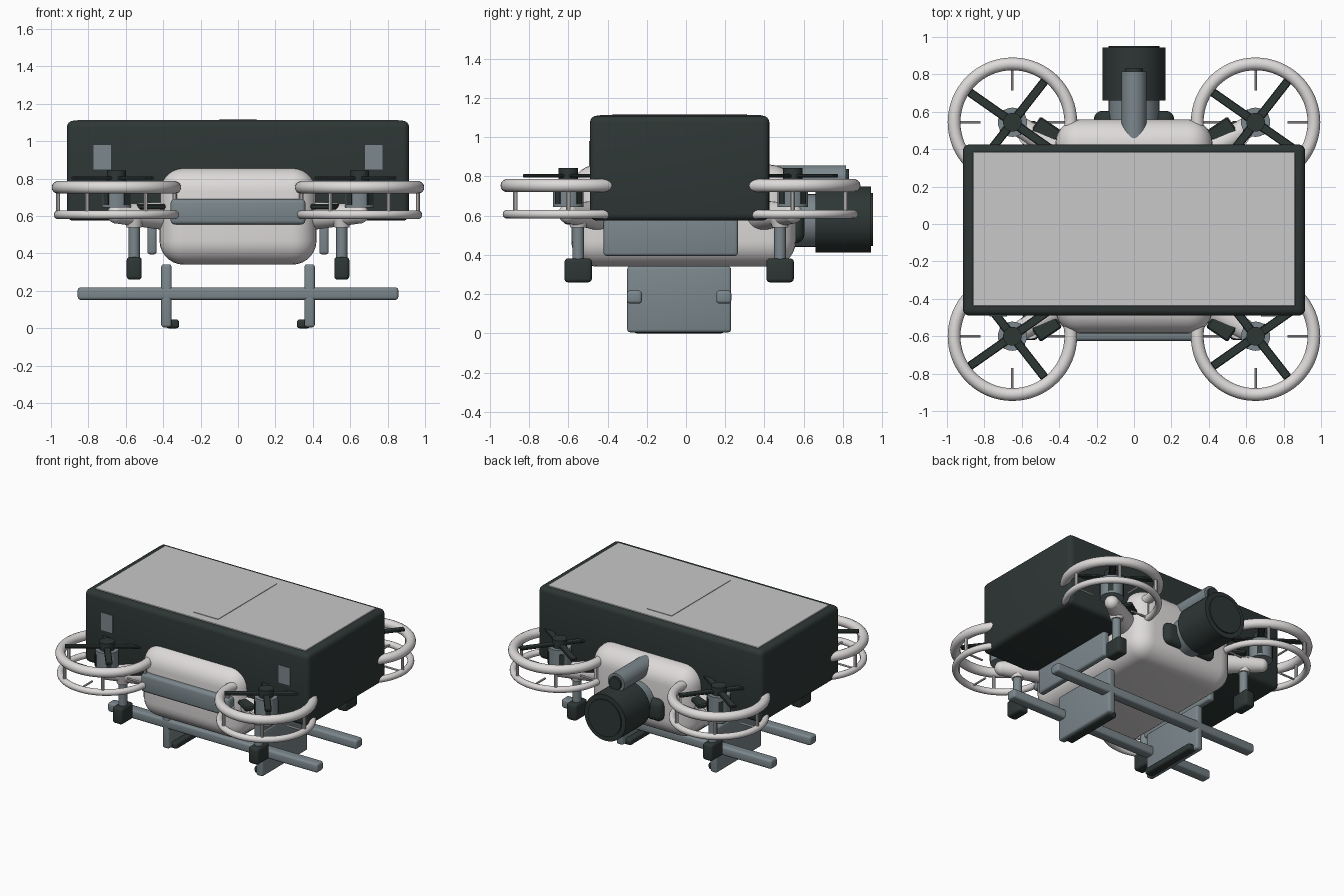
import bpy, bmesh, math
from mathutils import Vector, Matrix

if "Cube" in bpy.data.objects:
    bpy.data.objects.remove(bpy.data.objects["Cube"])


def material(name, rgb):
    m = bpy.data.materials.new(name)
    m.diffuse_color = (*rgb, 1)
    m.use_nodes = True
    m.node_tree.nodes["Principled BSDF"].inputs["Base Color"].default_value = m.diffuse_color
    return m


DARK = material("charcoal", (0.027, 0.038, 0.036))
GREY = material("slate_grey", (0.20, 0.245, 0.265))
SHELL = material("off_white", (0.73, 0.70, 0.70))
LID = material("lid_grey", (0.58, 0.58, 0.58))


def finish(name, bm, mat):
    bmesh.ops.recalc_face_normals(bm, faces=bm.faces)
    me = bpy.data.meshes.new(name)
    bm.to_mesh(me)
    bm.free()
    me.materials.append(mat)
    ob = bpy.data.objects.new(name, me)
    bpy.context.collection.objects.link(ob)
    bpy.ops.object.select_all(action='DESELECT')
    ob.select_set(True)
    bpy.context.view_layer.objects.active = ob
    bpy.ops.object.shade_smooth_by_angle(angle=math.radians(35))
    return ob


def box(name, x, y, z, mat, bevel=0.0, seg=3, turn=0.0):
    """Rounded box from (min, max) pairs, optionally turned about its centre."""
    bm = bmesh.new()
    bmesh.ops.create_cube(bm, size=1)
    size = [b - a for a, b in (x, y, z)]
    mid = Vector([(a + b) / 2 for a, b in (x, y, z)])
    bmesh.ops.scale(bm, vec=size, verts=bm.verts)
    if bevel:
        bmesh.ops.bevel(bm, geom=bm.edges[:], offset=bevel, segments=seg,
                        profile=0.5, affect='EDGES')
    bmesh.ops.transform(bm, matrix=Matrix.Translation(mid) @ Matrix.Rotation(turn, 4, 'Z'),
                        verts=bm.verts)
    return finish(name, bm, mat)


def rod(name, p, q, r1, mat, r2=None, sides=32):
    """Cylinder or cone between two points."""
    p, q = Vector(p), Vector(q)
    bm = bmesh.new()
    bmesh.ops.create_cone(bm, cap_ends=True, segments=sides, radius1=r1,
                          radius2=r1 if r2 is None else r2, depth=(q - p).length)
    rot = (q - p).to_track_quat('Z', 'Y').to_matrix().to_4x4()
    bmesh.ops.transform(bm, matrix=Matrix.Translation((p + q) / 2) @ rot, verts=bm.verts)
    return finish(name, bm, mat)


def ball(name, c, r, mat):
    bm = bmesh.new()
    bmesh.ops.create_uvsphere(bm, u_segments=24, v_segments=14, radius=r)
    bmesh.ops.translate(bm, vec=c, verts=bm.verts)
    return finish(name, bm, mat)


def ring(name, c, major, minor):
    bpy.ops.mesh.primitive_torus_add(location=c, major_radius=major, minor_radius=minor,
                                     major_segments=64, minor_segments=14)
    ob = bpy.context.object
    ob.name = name
    ob.data.materials.append(SHELL)
    bpy.ops.object.shade_smooth()


# Cargo box with lid, lid strip and front plates
box("cargo_box", (-0.915, 0.915), (-0.49, 0.425), (0.575, 1.11), DARK, 0.035, 4)
box("cargo_lid", (-0.86, 0.86), (-0.44, 0.385), (1.10, 1.114), LID, 0.003, 1)
box("lid_strip", (-0.10, 0.10), (-0.375, 0.31), (1.11, 1.118), LID)

# Main hull with front bumper and side panels
box("hull", (-0.42, 0.42), (-0.585, 0.56), (0.34, 0.86), SHELL, 0.13, 7)
box("front_bumper", (-0.36, 0.36), (-0.625, -0.52), (0.555, 0.69), GREY, 0.02)
for s in (-1, 1):
    box("front_plate", (s * 0.725 - 0.047, s * 0.725 + 0.047), (-0.494, -0.485),
        (0.85, 0.98), GREY)
    box("side_panel", (s * 0.46 - 0.025, s * 0.46 + 0.025), (-0.42, 0.265),
        (0.395, 0.62), GREY, 0.015)
    # Landing skid plates with inner lips
    box("skid_plate", (s * 0.383 - 0.028, s * 0.383 + 0.028), (-0.30, 0.23),
        (0.005, 0.342), GREY, 0.015)
    box("skid_lip", (s * 0.35 - 0.035, s * 0.35 + 0.035), (-0.265, 0.195),
        (0.0, 0.047), DARK, 0.014)

# Cross rails through the skids
for y in (-0.263, 0.193):
    box("cross_rail", (-0.857, 0.857), (y - 0.038, y + 0.038), (0.152, 0.218), GREY, 0.015)

# Rotor units at the four corners
for sx in (-1, 1):
    for sy in (-1, 1):
        cx, cy = sx * 0.65, -0.028 + sy * 0.572
        lx, ly = sx * 0.555, -0.035 + sy * 0.515

        # Arm, socket, leg and foot
        rod("arm", (sx * 0.32, cy - sy * 0.20, 0.60), (cx, cy, 0.61), 0.085, SHELL, 0.05)
        ball("arm_end", (cx, cy, 0.61), 0.05, SHELL)
        rod("leg_socket", (lx, ly, 0.54), (lx, ly, 0.63), 0.04, SHELL, 0.065)
        box("arm_cover", (sx * 0.47 - 0.07, sx * 0.47 + 0.07),
            (cy - sy * 0.05 - 0.05, cy - sy * 0.05 + 0.05), (0.635, 0.665), DARK, 0.008, 1,
            sx * sy * 0.6)
        rod("leg", (lx, ly, 0.34), (lx, ly, 0.60), 0.03, GREY)
        box("foot", (lx - 0.04, lx + 0.04), (ly - 0.07, ly + 0.07), (0.26, 0.382), DARK, 0.018)

        # Motor with cooling slots, cap and blades
        rod("motor", (cx, cy, 0.645), (cx, cy, 0.785), 0.078, GREY)
        for k in range(4):
            a = math.radians(45 + 90 * k)
            mx, my = cx + 0.076 * math.cos(a), cy + 0.076 * math.sin(a)
            box("motor_slot", (mx - 0.004, mx + 0.004), (my - 0.018, my + 0.018),
                (0.66, 0.755), DARK, 0, 1, a)
        rod("rotor_cap", (cx, cy, 0.78), (cx, cy, 0.843), 0.05, DARK)
        for deg in (52, 145):
            box("blade", (cx - 0.28, cx + 0.28), (cy - 0.023, cy + 0.023),
                (0.795, 0.812), DARK, 0.004, 1, math.radians(deg) * sy)

        # Guard rings, struts and inner ticks
        ring("upper_guard", (cx, cy, 0.753), 0.312, 0.034)
        ring("lower_guard", (cx, cy, 0.607), 0.312, 0.023)
        for k in range(6):
            a = math.radians(60 * k)
            px, py = cx + 0.312 * math.cos(a), cy + 0.312 * math.sin(a)
            rod("guard_strut", (px, py, 0.60), (px, py, 0.755), 0.012, SHELL, sides=10)
        for k in range(4):
            d = Vector((math.cos(k * math.pi / 2), math.sin(k * math.pi / 2), 0))
            c = Vector((cx, cy, 0.61))
            rod("guard_tick", c + d * 0.17, c + d * 0.31, 0.007, SHELL, sides=8)

# Rear camera with mount, yoke and lens
box("camera_yoke", (-0.215, 0.215), (0.50, 0.605), (0.46, 0.62), DARK, 0.045, 4)
rod("camera_mount", (0, 0.50, 0.575), (0, 0.67, 0.575), 0.135, GREY)
rod("camera_barrel", (0, 0.66, 0.58), (0, 0.943, 0.58), 0.169, DARK, sides=48)
rod("camera_lens", (0, 0.93, 0.58), (0, 0.953, 0.58), 0.135, DARK, sides=48)

# Scope tube above the camera
rod("scope_tube", (0, 0.40, 0.79), (0, 0.815, 0.79), 0.067, GREY)
rod("scope_lens", (0, 0.80, 0.79), (0, 0.832, 0.79), 0.048, DARK)
